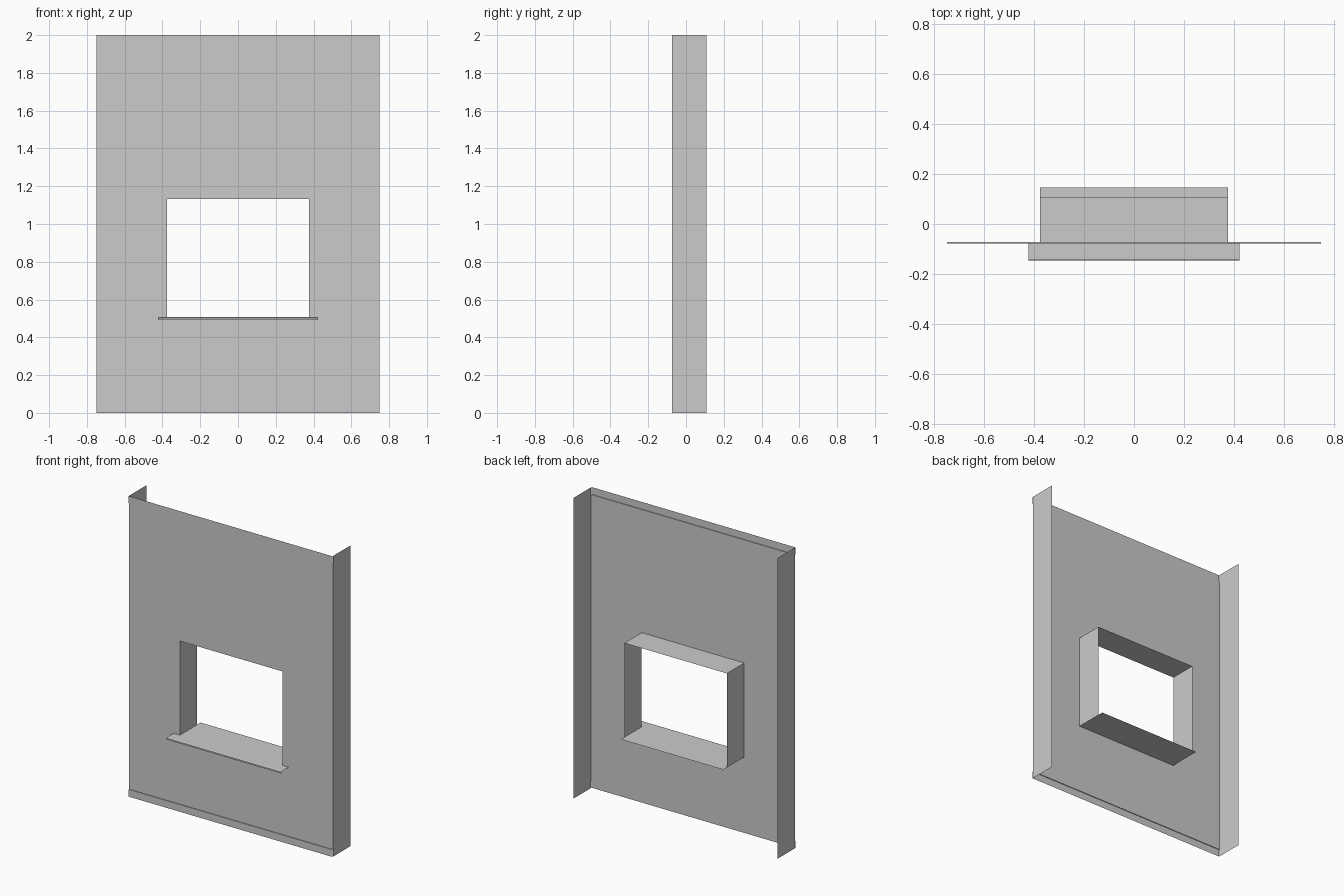
import bpy

if "Cube" in bpy.data.objects:
    bpy.data.objects.remove(bpy.data.objects["Cube"])

W, H = 0.75, 2.0                     # half width, height
FRONT, BACK = -0.073, 0.109          # facade plane, depth of the folds
WIN, SILL, HEAD = 0.377, 0.507, 1.133
HEM = 0.048                          # height of top and bottom bands


def make(name, verts, faces):
    mesh = bpy.data.meshes.new(name)
    mesh.from_pydata(verts, [], faces)
    mesh.update()
    ob = bpy.data.objects.new(name, mesh)
    bpy.context.collection.objects.link(ob)
    return ob


def rect(half, z0, z1, y):
    return [(-half, y, z0), (half, y, z0), (half, y, z1), (-half, y, z1)]


def bridge(name, ring_a, ring_b):
    """Four-sided band of quads between two rectangles."""
    faces = [(i, (i + 1) % 4, (i + 1) % 4 + 4, i + 4) for i in range(4)]
    return make(name, ring_a + ring_b, faces)


def folded_strip(name, profile, half):
    """Sheet with a (y, z) profile swept along x, profile listed bottom up."""
    n = len(profile)
    verts = [(x, y, z) for x in (-half, half) for y, z in profile]
    return make(name, verts, [(i, i + n, i + n + 1, i + 1) for i in range(n - 1)])


# facade sheet with window opening
opening = rect(WIN, SILL, HEAD, FRONT)
bridge("facade_sheet", rect(W, HEM, H - HEM, FRONT), opening)

# window reveal folded back from the opening
bridge("window_reveal", opening, rect(WIN, SILL, HEAD, BACK))

# side flanges folded back
for s, side in ((-1, "left"), (1, "right")):
    v = [(s * W, FRONT, 0), (s * W, BACK, 0), (s * W, BACK, H), (s * W, FRONT, H)]
    make(side + "_flange", v, [(0, 1, 2, 3)[::s]])

# slightly raised bands along the top and bottom edges
step = FRONT - 0.005
folded_strip("top_band", [(FRONT, H - HEM), (step, H - HEM), (step, H)], W)
folded_strip("bottom_band", [(step, 0), (step, HEM), (FRONT, HEM)], W)

# projecting front sill with dropped lip
folded_strip("front_sill", [(-0.146, 0.493), (-0.146, 0.503), (-0.140, SILL),
                            (FRONT, SILL)], 0.423)

# inner ledge behind the reveal
folded_strip("inner_ledge", [(BACK, SILL), (0.146, SILL)], WIN)
